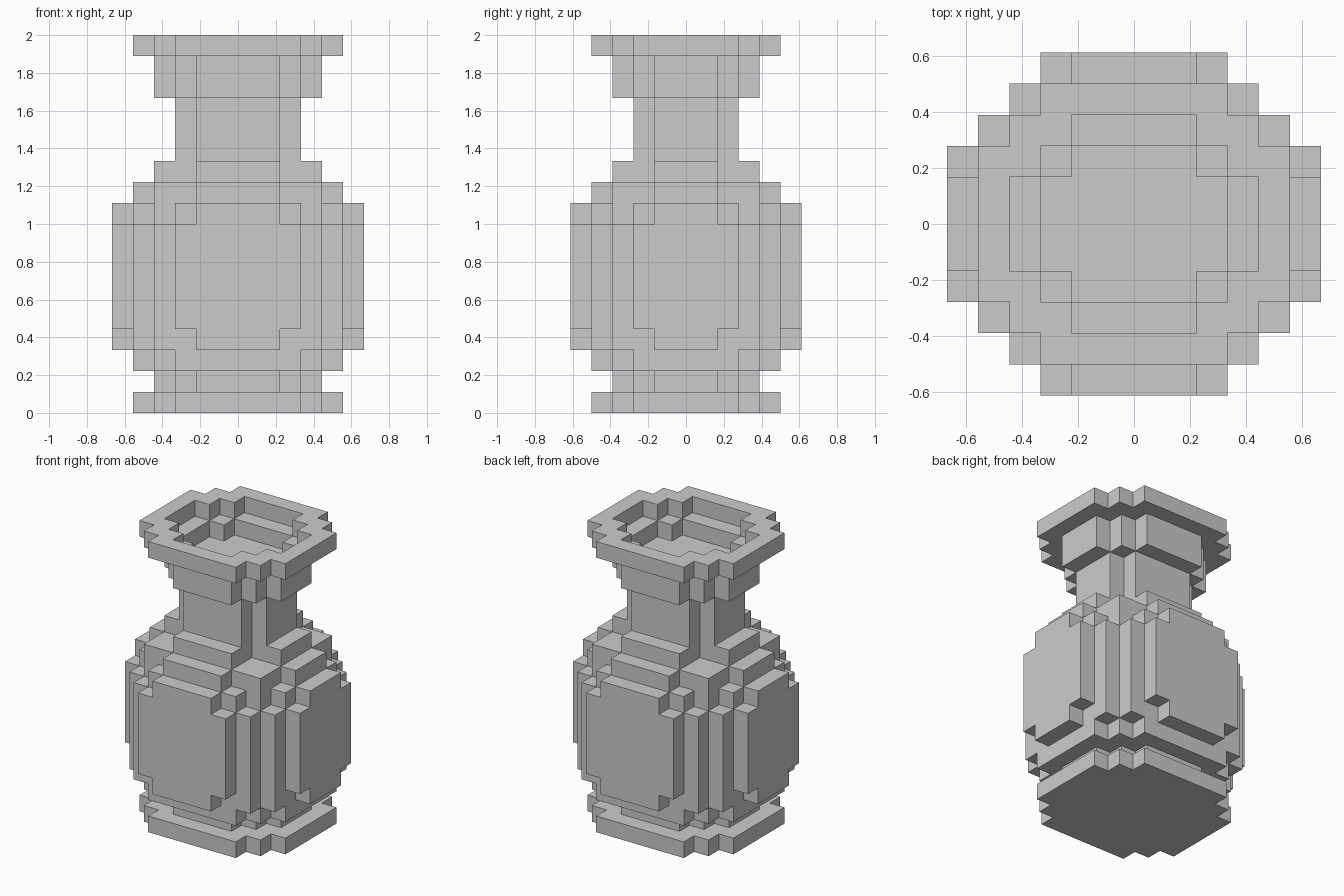
import bpy, bmesh, math

if "Cube" in bpy.data.objects:
    bpy.data.objects.remove(bpy.data.objects["Cube"])

U = 2 / 18  # size of one block

# Stepped cross-sections: unions of rectangles given as (half width x, half depth y) in blocks
XS = [(2, 2.5), (3, 1.5)]
S = [(2, 3.5), (3, 2.5), (4, 1.5)]
M = [(3, 4.5), (4, 3.5), (5, 2.5)]
BELLY_LOW = [(2, 5.5), (4, 4.5), (5, 3.5), (6, 1.5)]
BELLY = [(3, 5.5), (4, 4.5), (5, 3.5), (6, 2.5)]
BELLY_TOP = [(2, 5.5), (3, 4.5), (4, 3.5), (5, 2.5), (6, 1.5)]
SHOULDER = [(2, 4.5), (4, 3.5), (5, 1.5)]
COLLAR = [(2, 3.5), (4, 1.5)]


def inside(section, x, y):
    return any(abs(x) < hx and abs(y) < hy for hx, hy in section)


def blocks(name, layers):
    """Build one part from layers of (z0, z1, outer section, hole section)."""
    cells = set()
    for z0, z1, outer, hole in layers:
        for i in range(-6, 6):
            for j in range(-5, 6):
                if inside(outer, i + .5, j) and not inside(hole, i + .5, j):
                    cells.update((i, j, k) for k in range(z0, z1))
    bm = bmesh.new()
    verts = {}

    def vert(p):
        if p not in verts:
            verts[p] = bm.verts.new((p[0] * U, (p[1] - .5) * U, p[2] * U))
        return verts[p]

    # Skin only the exposed block sides
    for c in sorted(cells):
        for axis in range(3):
            for side in (0, 1):
                n = list(c)
                n[axis] += 2 * side - 1
                if tuple(n) in cells:
                    continue
                quad = []
                for a, b in ((0, 0), (1, 0), (1, 1), (0, 1)):
                    p = list(c)
                    p[axis] += side
                    p[(axis + 1) % 3] += a
                    p[(axis + 2) % 3] += b
                    quad.append(vert(tuple(p)))
                bm.faces.new(quad if side else quad[::-1])
    # Merge the flat areas into clean faces
    bmesh.ops.dissolve_limit(bm, angle_limit=math.radians(1),
                             verts=bm.verts[:], edges=bm.edges[:])
    mesh = bpy.data.meshes.new(name)
    bm.to_mesh(mesh)
    bm.free()
    obj = bpy.data.objects.new(name, mesh)
    bpy.context.collection.objects.link(obj)
    return obj


# Foot plate and narrow stem
blocks("foot", [(0, 1, M, []), (1, 2, S, [])])
# Rounded belly with raised panels on four sides, stepping in at the shoulder
blocks("belly", [(2, 3, M, []), (3, 4, BELLY_LOW, []), (4, 9, BELLY, []),
                 (9, 10, BELLY_TOP, []), (10, 11, SHOULDER, []), (11, 12, COLLAR, [])])
# Slim neck
blocks("neck", [(12, 15, XS, [])])
# Flared mouth with a recess, and the lip ring on top
blocks("mouth", [(15, 16, S, []), (16, 17, S, XS)])
blocks("lip", [(17, 18, M, S)])
